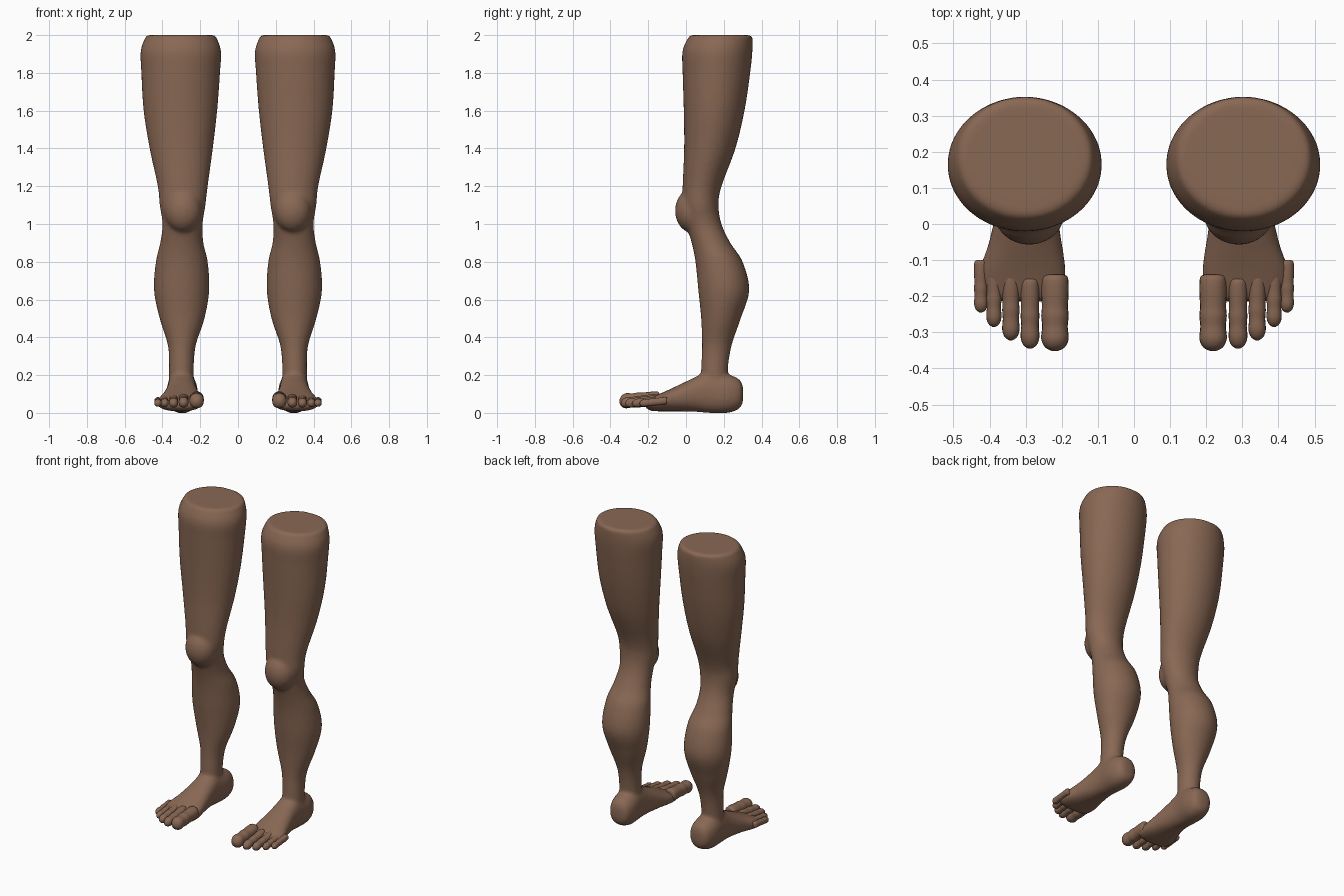
import bpy
import bmesh
from math import cos, sin, pi, copysign
from mathutils import Matrix, Vector

if "Cube" in bpy.data.objects:
    bpy.data.objects.remove(bpy.data.objects["Cube"])

skin = bpy.data.materials.new("brown_skin")
skin.use_nodes = True
skin.diffuse_color = (0.25, 0.138, 0.088, 1)
bsdf = skin.node_tree.nodes["Principled BSDF"]
bsdf.inputs["Base Color"].default_value = skin.diffuse_color
bsdf.inputs["Roughness"].default_value = 0.7


def smooth_rows(rows, steps):
    """Catmull-Rom interpolation through rows of section values."""
    pts = [Vector(r) for r in rows]
    out = []
    for i in range(len(pts) - 1):
        a, b, c, d = pts[max(i - 1, 0)], pts[i], pts[i + 1], pts[min(i + 2, len(pts) - 1)]
        for k in range(steps):
            t = k / steps
            out.append(b + (c - a) * (t / 2) + (2 * a - 5 * b + 4 * c - d) * (t * t / 2)
                       + (3 * b - a - 3 * c + d) * (t ** 3 / 2))
    return out + [pts[-1]]


def loft(bm, rows, axis, side, steps=5, n=40, power=2.0):
    """Skin oval sections; row = (station, low u, high u, low v, high v)."""
    rings = []
    for s, u0, u1, v0, v1 in smooth_rows(rows, steps):
        ring = []
        for k in range(n):
            a = 2 * pi * k / n
            cu, cv = [copysign(abs(q) ** (2 / power), q) for q in (cos(a), sin(a))]
            u = (u0 + u1) / 2 + cu * (u1 - u0) / 2
            v = (v0 + v1) / 2 + cv * (v1 - v0) / 2
            ring.append(bm.verts.new((side * u, v, s) if axis == "z" else (side * u, s, v)))
        rings.append(ring)
    for r, q in zip(rings, rings[1:]):
        for k in range(n):
            j = (k + 1) % n
            bm.faces.new((r[k], r[j], q[j], q[k]))
    bm.faces.new(rings[0])
    bm.faces.new(rings[-1])


def finish(bm, name):
    bmesh.ops.recalc_face_normals(bm, faces=bm.faces)
    me = bpy.data.meshes.new(name)
    bm.to_mesh(me)
    bm.free()
    me.materials.append(skin)
    for p in me.polygons:
        p.use_smooth = True
    ob = bpy.data.objects.new(name, me)
    bpy.context.collection.objects.link(ob)
    return ob


# Leg: height, inner x, outer x, front y, back y
LEG = [
    (0.08, .235, .365, .10, .23), (0.2, .235, .365, .08, .22),
    (0.35, .225, .37, .085, .24), (0.5, .177, .415, .08, .29),
    (0.65, .152, .445, .065, .335), (0.8, .16, .435, .05, .30),
    (0.9, .183, .412, .03, .235), (1.0, .187, .40, .0, .188),
    (1.1, .172, .415, -.02, .172), (1.2, .16, .425, -.018, .188),
    (1.4, .133, .468, -.01, .262), (1.6, .11, .50, -.012, .31),
    (1.8, .095, .512, -.018, .34), (1.92, .09, .515, -.018, .352),
    (2.0, .12, .485, .02, .352),
]

# Foot: y, inner x, outer x, sole z, top z
FOOT = [
    (.303, .27, .32, .07, .13), (.285, .23, .355, .025, .175),
    (.22, .213, .377, 0, .205), (.12, .22, .375, 0, .222),
    (.05, .215, .38, .006, .19), (-.05, .20, .402, .008, .142),
    (-.13, .188, .428, .008, .105), (-.19, .195, .42, .012, .08),
    (-.215, .22, .40, .03, .065),
]

# Toes: centre x, half width, root y, tip y, root z, tip z
TOES = [
    (.219, .038, -.14, -.352, .075, .062), (.288, .026, -.15, -.345, .075, .052),
    (.341, .024, -.14, -.322, .072, .05), (.388, .021, -.12, -.285, .068, .05),
    (.424, .019, -.10, -.245, .065, .05),
]

# Relative toe thickness along its length, with soft joints
TOE_SHAPE = [(0, .6), (.04, .95), (.22, 1), (.42, .95), (.54, 1),
             (.68, .93), (.84, 1), (.95, .72), (1, .2)]

for label, side in (("left", 1), ("right", -1)):
    # Leg, kneecap and foot fused into one skin
    bm = bmesh.new()
    loft(bm, LEG, "z", side)
    loft(bm, FOOT, "y", side, power=2.3)
    knee = Matrix.Translation((side * .29, .03, 1.07)) @ Matrix.Diagonal((.098, .088, .115, 1))
    bmesh.ops.create_uvsphere(bm, u_segments=32, v_segments=20, radius=1, matrix=knee)
    leg = finish(bm, label + "_leg")
    remesh = leg.modifiers.new("fuse", "REMESH")
    remesh.mode = "VOXEL"
    remesh.voxel_size = 0.011
    remesh.use_smooth_shade = True
    relax = leg.modifiers.new("relax", "SMOOTH")
    relax.factor = 0.5
    relax.iterations = 6

    # Toes
    bm = bmesh.new()
    for x, w, y0, y1, z0, z1 in TOES:
        rows = []
        for t, f in TOE_SHAPE:
            r, z = w * f, z0 + (z1 - z0) * t
            rows.append((y0 + (y1 - y0) * t, x - r, x + r, z - r * 1.05, z + r * 1.05))
        loft(bm, rows, "y", side, steps=3, n=20, power=2.2)
    finish(bm, label + "_toes")
